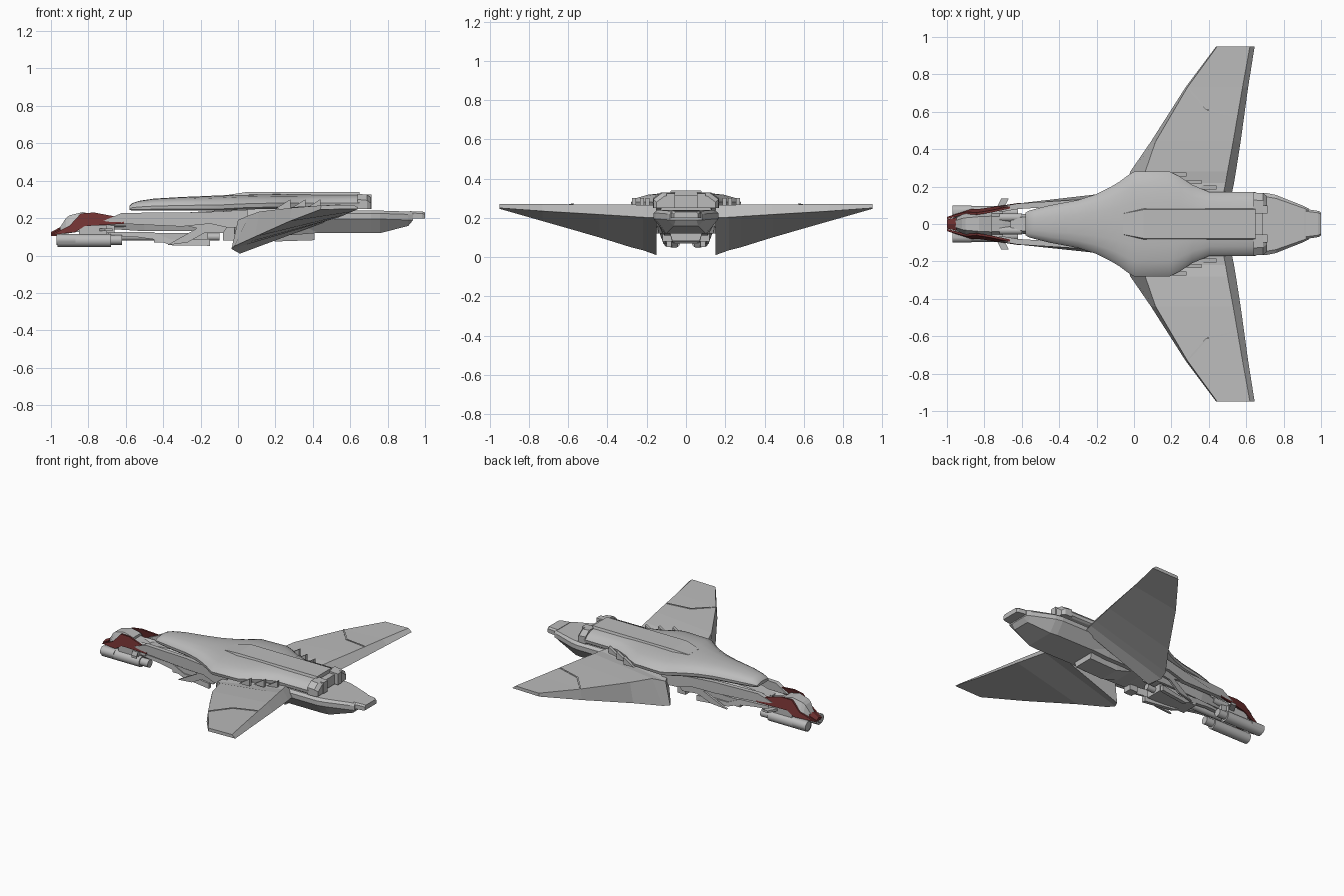
import bpy, bmesh, math
from mathutils import Vector

if "Cube" in bpy.data.objects:
    bpy.data.objects.remove(bpy.data.objects["Cube"])


def material(name, rgb):
    m = bpy.data.materials.new(name)
    m.diffuse_color = (*rgb, 1)
    m.use_nodes = True
    m.node_tree.nodes["Principled BSDF"].inputs["Base Color"].default_value = m.diffuse_color
    return m


GREY = material("hull grey", (0.5, 0.5, 0.5))
RED = material("dark red", (0.16, 0.03, 0.03))


def finish(name, bm, mat=GREY, smooth=None):
    bmesh.ops.recalc_face_normals(bm, faces=bm.faces)
    me = bpy.data.meshes.new(name)
    bm.to_mesh(me)
    bm.free()
    me.materials.append(mat)
    ob = bpy.data.objects.new(name, me)
    bpy.context.collection.objects.link(ob)
    if smooth:
        bpy.ops.object.select_all(action='DESELECT')
        ob.select_set(True)
        bpy.context.view_layer.objects.active = ob
        bpy.ops.object.shade_smooth_by_angle(angle=math.radians(smooth))
    return ob


def loft(name, rings, mat=GREY, smooth=None):
    """Skin closed rings of equal length and cap both ends."""
    bm = bmesh.new()
    vs = [[bm.verts.new(p) for p in r] for r in rings]
    n = len(vs[0])
    for a, b in zip(vs, vs[1:]):
        for i in range(n):
            bm.faces.new((a[i], a[(i + 1) % n], b[(i + 1) % n], b[i]))
    bm.faces.new(vs[0])
    bm.faces.new(vs[-1])
    return finish(name, bm, mat, smooth)


def ring(x, half):
    """Full cross-section at x from a right-hand half profile of (y, z)."""
    left = [(-y, z) for y, z in reversed(half) if y > 1e-6]
    return [(x, y, z) for y, z in half + left]


def box(name, x0, x1, y0, y1, z0, z1, mat=GREY):
    return loft(name, [[(x, y0, z0), (x, y1, z0), (x, y1, z1), (x, y0, z1)] for x in (x0, x1)], mat)


def interp(table, x):
    for (a, p), (b, q) in zip(table, table[1:]):
        if x <= b:
            return p + (q - p) * max(0, (x - a) / (b - a))
    return table[-1][1]


ARM = [(-1.0, .02), (-.92, .055), (-.85, .07), (-.62, .11), (-.3, .13), (-.2, .15), (0, .19), (.1, .19)]


def side_plate(name, outline, s, thick, out=0.0, mat=GREY, lean=0.0):
    """Side-view outline given thickness, following the width of the arms."""
    rings = [[(x, s * max(.002, interp(ARM, x) + out - t - lean * (z - .15)), z) for x, z in outline]
             for t in (0, thick)]
    return loft(name, rings, mat)


def tube(name, x0, x1, y, z, r, n=20):
    rings = [[(x, y + r * math.cos(i * math.tau / n), z + r * math.sin(i * math.tau / n))
              for i in range(n)] for x in (x0, x1)]
    return loft(name, rings, GREY, 40)


# Upper hull shell: x, half width, top height, bottom height
rings = []
for x, w, zt, zb in [(-.58, .06, .265, .243), (-.565, .07, .28, .241), (-.53, .08, .292, .24), (-.45, .1, .304, .24),
                     (-.3, .128, .313, .24), (-.2, .16, .317, .24), (-.13, .195, .32, .24), (-.08, .225, .322, .24),
                     (-.03, .262, .325, .242), (0, .28, .326, .245), (.19, .28, .33, .25), (.25, .25, .33, .25),
                     (.31, .21, .33, .25), (.4, .172, .33, .25), (.65, .17, .33, .25)]:
    d = zt - zb
    rings.append(ring(x, [(0, zt), (w * .4, zt - d * .04), (w * .7, zt - d * .16), (w * .9, zt - d * .36),
                          (w, zt - d * .62), (w * .98, zb + d * .12), (w * .9, zb), (0, zb)]))
loft("upper_hull", rings, GREY, 35)

# Raised spine on the hull
loft("spine", [ring(x, [(0, zt), (w * .85, zt), (w, z0), (0, z0)]) for x, w, zt, z0 in
               [(-.06, .065, .323, .3), (.05, .09, .34, .3), (.65, .09, .34, .3)]])

# Stern of the upper hull with a notch for the exhaust
for s in (1, -1):
    loft("stern_cheek", [[(x, s * .055, .25), (x, s * w, .25), (x, s * w, zt - .03),
                          (x, s * (w - .04), zt), (x, s * .055, zt)]
                         for x, w, zt in [(.64, .168, .33), (.69, .165, .325), (.71, .15, .31)]])
    box("notch_wall", .66, .715, s * .055, s * .1, .25, .325)
box("exhaust_block", .64, .69, -.06, .06, .25, .315)

# Side vanes under the rear hull edge
for s in (1, -1):
    for x in (.2, .28, .36):
        y = interp([(.19, .26), (.31, .2), (.45, .16)], x)
        loft("vane", [[(x, s * (y + t), .25), (x + .08, s * (y + t), .25), (x + .08, s * (y + t), .3)]
                      for t in (0, .02)])

# Central body, rear body and tail block
loft("centre_body", [ring(x, [(0, zt), (w * .8, zt), (w, .2), (w * .7, zb), (0, zb)]) for x, w, zt, zb in
                     [(-.12, .09, .23, .15), (0, .15, .25, .11), (.3, .16, .25, .11), (.42, .155, .25, .12)]])
loft("rear_body", [ring(x, [(0, zt), (w * .88, zt), (w, zt - .015), (w, zt - .045), (w * .65, zb), (0, zb)])
                   for x, w, zt, zb in [(.3, .165, .24, .12), (.71, .165, .24, .12), (.76, .155, .24, .12),
                                        (.91, .095, .235, .158), (.935, .082, .233, .19)]])
loft("tail_block", [ring(x, [(0, zt), (w * .85, zt), (w, zt - .01), (w, .198), (0, .198)])
                    for x, w, zt in [(.92, .08, .237), (.985, .07, .235), (1.0, .062, .23)]])
loft("belly_block", [ring(x, [(0, .15), (.09, .15), (.07, z), (0, z)])
                     for x, z in [(.08, .11), (.2, .075), (.41, .082)]])

# Thick wings: upper front, upper rear, lower rear, lower front at each span
SPANS = [(.15, (.03, .2), (.475, .265), (.52, .2), (.01, .01)),
         (.22, (.0, .19), (.49, .266), (.535, .203), (-.035, .035)),
         (.28, (.06, .215), (.5, .267), (.545, .207), (-.02, .05)),
         (.44, (.115, .235), (.53, .268), (.57, .217), (.09, .1)),
         (.73, (.285, .255), (.58, .27), (.61, .234), (.275, .183)),
         (.95, (.445, .268), (.62, .271), (.645, .25), (.44, .246))]
for s in (1, -1):
    loft("wing", [[(x, s * y, z) for x, z in pts] for y, *pts in SPANS])
    # Panel seam across the outer wing
    path = [(.285, .73, .256), (.39, .612, .261), (.548, .575, .27)]
    for a, b in zip(path, path[1:]):
        a, b = Vector((a[0], s * a[1], a[2])), Vector((b[0], s * b[1], b[2]))
        side = (b - a).cross(Vector((0, 0, 1))).normalized() * .005
        up = Vector((0, 0, .003))
        loft("wing_seam", [[p + side, p + side + up, p - side + up, p - side] for p in (a, b)])

# Long arms, lower keels and hanging fins each side of the neck
for s in (1, -1):
    side_plate("arm", [(-.72, .185), (-.62, .228), (-.3, .23), (-.1, .235), (.05, .245), (.05, .15), (-.06, .15),
                       (-.15, .17), (-.3, .155), (-.62, .17)], s, .03)
    side_plate("lower_keel", [(-.7, .125), (-.45, .125), (-.36, .085), (-.3, .085), (-.15, .088), (-.15, .052),
                              (-.36, .055), (-.44, .085), (-.55, .1), (-.68, .105)], s, .025, -.06)
    side_plate("hanging_fin", [(-.3, .165), (-.04, .18), (-.08, .12), (-.18, .12), (-.27, .07), (-.38, .055),
                               (-.22, .145)], s, .015, -.02)
    box("strut", -.08, -.02, s * .06, s * .12, .08, .2)
    # Red cheek plates
    side_plate("cheek_plate", [(-1.0, .11), (-.9, .16), (-.84, .225), (-.77, .23), (-.61, .2), (-.61, .17),
                               (-.82, .157), (-.87, .125)], s, .012, .008, RED, .25)
    # Twin guns under the nose
    tube("gun_body", -.965, -.68, s * .062, .08, .035)
    tube("gun_rear", -.68, -.62, s * .062, .083, .026)
    tube("gun_muzzle", -.97, -.87, s * .07, .085, .03)
    box("gun_mount", -.85, -.7, s * .03, s * .075, .1, .16)
    loft("winglet", [[(x, s * y, z) for x, z in ((x0, .13), (x0 + .04, .13), (x0 + .04, .145), (x0, .145))]
                     for y, x0 in ((.04, -.76), (.135, -.71))])

# Neck and keel link
loft("neck", [ring(x, [(0, zt), (w * .7, zt), (w, zt - .025), (w * .7, zb), (0, zb)]) for x, w, zt, zb in
              [(-.66, .04, .19, .14), (-.5, .07, .215, .13), (-.2, .09, .235, .13), (.05, .11, .25, .11)]])
box("keel_link", -.45, -.16, -.06, .06, .07, .12)
tube("keel_rod", -.7, -.1, 0, .1, .02, 12)

# Head, with a red beak, cockpit block and rear sockets
loft("head", [ring(x, [(0, zt), (w * .6, zt), (w, zt - .05), (w, zb), (0, zb)]) for x, w, zt, zb in
              [(-.955, .03, .145, .115), (-.92, .05, .2, .115), (-.9, .055, .215, .12), (-.83, .065, .232, .13),
               (-.76, .07, .215, .13)]])
loft("beak", [ring(x, [(0, zt), (w, zt - .01), (w, .105), (0, .105)]) for x, w, zt in
              [(-1.0, .025, .125), (-.95, .035, .152)]], RED)
loft("cockpit_block", [ring(x, [(0, zt), (.04, zt), (.055, zt - .03), (.055, .12), (0, .12)])
                       for x, zt in [(-.77, .2), (-.7, .19), (-.66, .18)]])
for s in (1, -1):
    tube("socket", -.72, -.6, s * .035, .175, .022, 14)
